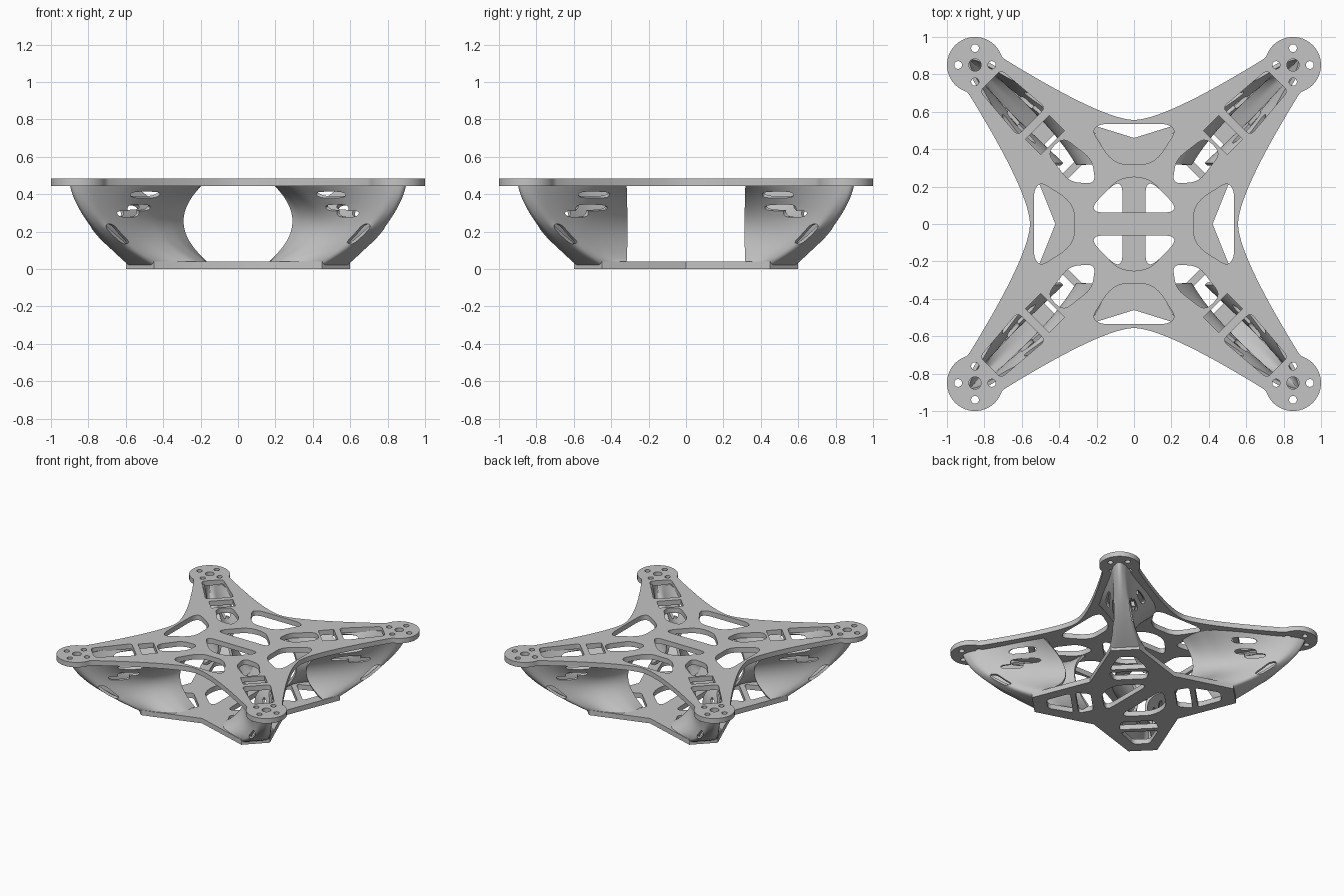
import bpy, bmesh, math
from mathutils import Vector

cube = bpy.data.objects.get("Cube")
if cube:
    bpy.data.objects.remove(cube, do_unlink=True)

# Single matte grey plastic
grey = bpy.data.materials.new("matte grey")
grey.use_nodes = True
GREY = (0.55, 0.55, 0.55, 1)
grey.diffuse_color = GREY
bsdf = next(n for n in grey.node_tree.nodes if n.type == 'BSDF_PRINCIPLED')
bsdf.inputs["Base Color"].default_value = GREY
bsdf.inputs["Roughness"].default_value = 0.6

SIGNS = [(1, 1), (-1, 1), (-1, -1), (1, -1)]


def bend(a, c, b, steps):
    """Points on a quadratic curve from a to b, pulled towards c."""
    a, c, b = Vector(a), Vector(c), Vector(b)
    return [a * (1 - t) ** 2 + c * 2 * t * (1 - t) + b * t * t
            for t in (i / steps for i in range(steps + 1))]


def rounded(points, radius, steps=5):
    """Closed loop with its corners rounded off."""
    pts = [Vector(p) for p in points]
    loop = []
    for i, p in enumerate(pts):
        before, after = pts[i - 1] - p, pts[(i + 1) % len(pts)] - p
        start = p + before.normalized() * min(radius, before.length * 0.48)
        end = p + after.normalized() * min(radius, after.length * 0.48)
        loop += bend(start, p, end, steps)
    return loop


def circle(x, y, r, n=24):
    return [Vector((x + r * math.cos(a), y + r * math.sin(a)))
            for a in (math.tau * i / n for i in range(n))]


def turn(loop, quarter):
    """Rotate a loop by quarter turns about the centre."""
    for _ in range(quarter):
        loop = [Vector((-p.y, p.x)) for p in loop]
    return loop


def flip(loop, sx, sy):
    return [Vector((p.x * sx, p.y * sy)) for p in loop]


def on_arm(points):
    """Turn (distance along arm, offset across arm) into x, y."""
    k = math.sqrt(0.5)
    return [Vector(((u - v) * k, (u + v) * k)) for u, v in points]


def strip(u0, w0, u1, w1):
    return on_arm([(u0, -w0), (u1, -w1), (u1, w1), (u0, w0)])


def mirrored(half):
    """Complete a half loop across x = 0."""
    return half + [(-x, y) for x, y in reversed(half) if x > 0]


def plate(name, loops, z0, z1):
    """Flat plate: first loop is the outline, the others are holes."""
    curve = bpy.data.curves.new(name, 'CURVE')
    curve.dimensions, curve.fill_mode = '2D', 'BOTH'
    curve.extrude = (z1 - z0) / 2
    for loop in loops:
        spline = curve.splines.new('POLY')
        spline.points.add(len(loop) - 1)
        for point, p in zip(spline.points, loop):
            point.co = (p.x, p.y, 0, 1)
        spline.use_cyclic_u = True
    obj = bpy.data.objects.new(name, curve)
    bpy.context.collection.objects.link(obj)
    obj.location.z = (z0 + z1) / 2
    curve.materials.append(grey)
    finish(obj)


def finish(obj):
    bpy.ops.object.select_all(action='DESELECT')
    obj.select_set(True)
    bpy.context.view_layer.objects.active = obj
    bpy.ops.object.convert(target='MESH')
    bpy.ops.object.shade_smooth_by_angle(angle=math.radians(35))


# Top plate: concave sides running into round motor pads
PAD, PAD_R = 0.85, 0.15
side = bend((0.556, 0), (0.56, 0.17), (0.88, 0.69), 14)
pad = [Vector((PAD + PAD_R * math.cos(a), PAD + PAD_R * math.sin(a)))
       for a in (math.radians(-72 + 234 * i / 28) for i in range(29))]
back = [Vector((p.y, p.x)) for p in reversed(side)]
outline = []
for q in range(4):
    outline += turn(side + pad + back[:-1], q)
top = [outline]

edge_window = rounded(mirrored([(0, 0.32), (0.08, 0.32), (0.14, 0.365),
                                (0.225, 0.5), (0.18, 0.535), (0, 0.535)]), 0.04)
dome = rounded(mirrored([(0, 0.255), (0.09, 0.235), (0.22, 0.1), (0.21, 0.062)]), 0.05)
inner_window = [(0.38, 0.465), (0.225, 0.345), (0.205, 0.215), (0.345, 0.225), (0.465, 0.38)]
for q, (sx, sy) in enumerate(SIGNS):
    top.append(turn(edge_window, q))
    top.append(flip(rounded(inner_window, 0.05), sx, sy))
    top.append(flip(strip(0.615, 0.09, 0.73, 0.09), sx, sy))
    top.append(flip(rounded(strip(0.775, 0.105, 1.085, 0.08), 0.03), sx, sy))
    top.append(circle(sx * PAD, sy * PAD, 0.033))
    for dx, dy in ((0.09, 0), (-0.09, 0), (0, 0.09), (0, -0.09)):
        top.append(circle(sx * PAD + dx, sy * PAD + dy, 0.021, 16))
top += [dome, turn(dome, 2)]
plate("top_plate", top, 0.445, 0.485)

# Bottom plate: blunt cross with notched sides
c = [Vector(p) for p in ((0.42, 0), (0.6, 0.45), (0.45, 0.6), (0, 0.46))]
bottom = [c + flip(c[2::-1], -1, 1) + flip(c[1:], -1, -1) + flip(c[2:0:-1], 1, -1)]
bottom += [turn(dome, 1), turn(dome, 3)]
for sx, sy in SIGNS:
    bottom.append(flip(rounded(strip(0.31, 0.12, 0.42, 0.15), 0.03), sx, sy))
    bottom.append(flip(rounded(strip(0.46, 0.14, 0.64, 0.06), 0.03), sx, sy))
plate("bottom_plate", bottom, 0, 0.04)

# Leg shell: waisted open tube section at the foot, the middle and the top
FOOT = [(0.17, 0.32), (0.17, 0.42), (0.22, 0.5), (0.32, 0.545), (0.42, 0.575), (0.46, 0.585),
        (0.525, 0.525), (0.585, 0.46), (0.57, 0.41), (0.555, 0.37), (0.535, 0.32)]
MIDDLE = [(0.3, 0.32), (0.36, 0.41), (0.44, 0.51), (0.53, 0.605), (0.63, 0.705), (0.72, 0.79),
          (0.78, 0.78), (0.79, 0.72), (0.705, 0.63), (0.6, 0.525), (0.385, 0.32)]
CROWN = [(0.2, 0.32), (0.2, 0.45), (0.27, 0.57), (0.45, 0.68), (0.665, 0.785), (0.82, 0.88),
         (0.895, 0.895), (0.88, 0.82), (0.785, 0.665), (0.68, 0.46), (0.6, 0.32)]
ROWS, Z0, Z1 = 12, 0.03, 0.455


def refine(section):
    """Add a midpoint between neighbouring section points."""
    pts = [Vector(p) for p in section]
    out = [pts[0]]
    for a, b in zip(pts, pts[1:]):
        out += [(a + b) / 2, b]
    return out


def is_slot(col, row):
    col = min(col, 23 - col)           # both walls share one slot layout
    if row == 7:                       # slanted slot, lower half
        return col in (6, 7)
    if row in (8, 10):                 # slanted slot, upper half, and slit
        return col in (5, 6)
    return col == 9 and row in (3, 4, 5)   # long slot beside the nose


sections = [refine(s) for s in (FOOT, MIDDLE, CROWN)]
bm = bmesh.new()
grid = []
for r in range(ROWS + 1):
    t = r / ROWS
    weights = ((1 - t) * (1 - 2 * t), 4 * t * (1 - t), t * (2 * t - 1))
    row = []
    for pts in zip(*sections):
        p = sum((q * w for q, w in zip(pts, weights)), Vector((0, 0)))
        row.append(bm.verts.new((p.x, p.y, Z0 + (Z1 - Z0) * t)))
    grid.append(row)
for r in range(ROWS):
    for k in range(len(grid[0]) - 1):
        if not is_slot(k, r):
            bm.faces.new((grid[r][k], grid[r + 1][k], grid[r + 1][k + 1], grid[r][k + 1]))
mesh = bpy.data.meshes.new("leg_shells")
bm.to_mesh(mesh)
bm.free()
mesh.materials.append(grey)
legs = bpy.data.objects.new("leg_shells", mesh)
bpy.context.collection.objects.link(legs)

# Four legs by mirroring, smoothed and given wall thickness
mirror = legs.modifiers.new("mirror", 'MIRROR')
mirror.use_axis = (True, True, False)
mirror.use_mirror_merge = False
smooth = legs.modifiers.new("smooth", 'SUBSURF')
smooth.levels = smooth.render_levels = 2
smooth.boundary_smooth = 'PRESERVE_CORNERS'
wall = legs.modifiers.new("wall", 'SOLIDIFY')
wall.thickness, wall.offset = 0.02, 0
finish(legs)
